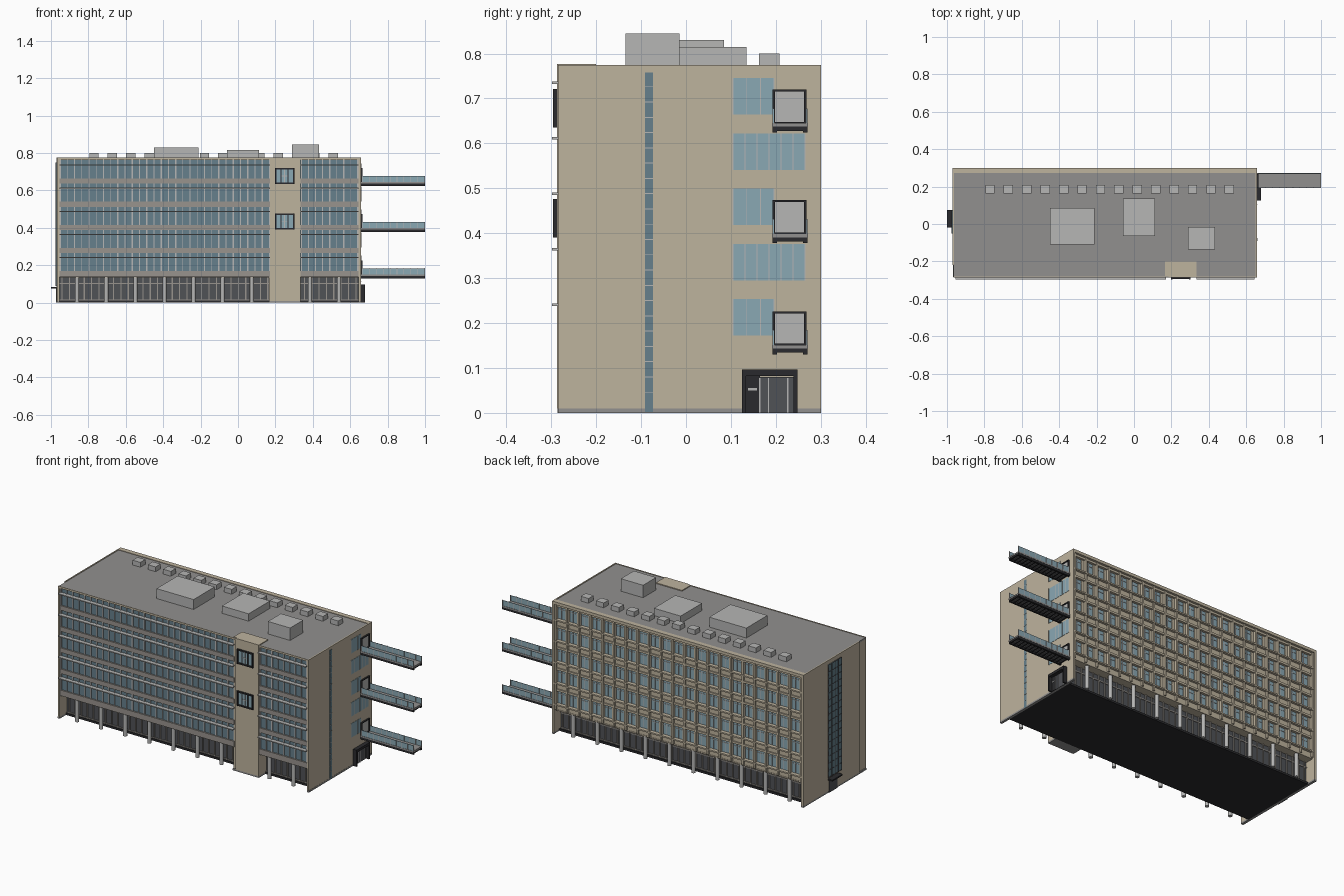
import bpy, bmesh, math
from mathutils import Matrix, Vector


def mat(name, r, g, b):
    lin = [((c / 255 + 0.055) / 1.055) ** 2.4 for c in (r, g, b)]
    m = bpy.data.materials.new(name)
    m.diffuse_color = (*lin, 1)
    return m


TAN = mat("tan stone", 190, 179, 158)
ROOF = mat("roof grey", 145, 144, 143)
LIGHT = mat("light metal", 182, 182, 181)
BAND = mat("warm grey band", 152, 147, 141)
BLUE = mat("blue glass", 102, 128, 140)
PALE = mat("pale glass", 138, 168, 180)
DARK = mat("dark glass", 80, 82, 86)
BLACK = mat("black metal", 42, 42, 45)


def boxes(name, material, items):
    """One object from boxes given as (x0, x1, y0, y1, z0, z1)."""
    bm = bmesh.new()
    for x0, x1, y0, y1, z0, z1 in items:
        mid = Vector((x0 + x1, y0 + y1, z0 + z1)) / 2
        size = Matrix.Diagonal((x1 - x0, y1 - y0, z1 - z0, 1))
        bmesh.ops.create_cube(bm, size=1, matrix=Matrix.Translation(mid) @ size)
    return finish(name, material, bm)


def finish(name, material, bm):
    me = bpy.data.meshes.new(name)
    bm.to_mesh(me)
    bm.free()
    me.materials.append(material)
    ob = bpy.data.objects.new(name, me)
    bpy.context.collection.objects.link(ob)
    return ob


def frange(a, b, n):
    return [a + (b - a) * i / n for i in range(n + 1)]


def frame_x(x0, x1, y0, y1, z0, z1, t):
    """Four bars round an opening in an end wall."""
    return [(x0, x1, y0, y0 + t, z0, z1), (x0, x1, y1 - t, y1, z0, z1),
            (x0, x1, y0 + t, y1 - t, z1 - t, z1), (x0, x1, y0 + t, y1 - t, z0, z0 + t)]


FLOORS = [0.142 + 0.1235 * i for i in range(5)]
WINGS = [(-0.955, 0.172), (0.335, 0.645)]      # front glazing either side of the tower

# Ground floor, slab and columns
boxes("base_slab", BLACK, [(-0.955, 0.645, -0.225, 0.25, 0, 0.012)])
boxes("ground_floor_glazing", DARK, [(-0.955, 0.645, -0.215, 0.235, 0.012, 0.14)])
bars = []
for y0, y1 in ((-0.221, -0.215), (0.235, 0.241)):
    bars += [(x - 0.003, x + 0.003, y0, y1, 0.012, 0.14) for x in frange(-0.94, 0.63, 40)]
    bars += [(-0.955, 0.645, y0 + 0.001, y1 - 0.001, z, z + 0.006) for z in (0.012, 0.1)]
boxes("ground_floor_mullions", BAND, bars)
bm = bmesh.new()
for i in range(10):
    x = -0.86 + 0.1556 * i
    for y in (-0.258, 0.27):
        if y < 0 and 0.17 < x < 0.335:
            continue
        bmesh.ops.create_cone(bm, cap_ends=True, segments=16, radius1=0.011, radius2=0.011,
                              depth=0.14, matrix=Matrix.Translation((x, y, 0.07)))
columns = finish("columns", LIGHT, bm)
bpy.context.view_layer.objects.active = columns
columns.select_set(True)
bpy.ops.object.shade_smooth_by_angle()

# Upper body, roof and end walls
boxes("soffit", TAN, [(-0.955, 0.645, -0.274, 0.285, 0.134, 0.141)])
boxes("front_glass", BLUE, [(-0.955, 0.645, -0.275, 0.0, 0.141, 0.762)])
boxes("back_glass", PALE, [(-0.955, 0.645, 0.0, 0.275, 0.141, 0.762)])
boxes("roof_deck", ROOF, [(-0.964, 0.652, -0.281, 0.272, 0.762, 0.772)])
boxes("end_walls", TAN, [(-0.97, -0.955, -0.22, 0.3, 0.01, 0.771),
                         (-0.964, -0.955, -0.285, -0.22, 0.01, 0.771),
                         (0.645, 0.657, -0.285, 0.3, 0.01, 0.771)])
boxes("end_wall_plinths", ROOF, [(-0.969, -0.955, -0.284, 0.3, 0, 0.01),
                                 (0.645, 0.658, -0.285, 0.3, 0, 0.01)])
boxes("parapet", TAN, [(-0.97, 0.657, 0.272, 0.3, 0.758, 0.775),
                       (-0.97, -0.963, -0.22, 0.272, 0.77, 0.775),
                       (0.65, 0.657, -0.285, 0.272, 0.77, 0.775),
                       (-0.964, 0.65, -0.285, -0.281, 0.764, 0.775)])

# Front curtain wall
bands, ledges, mullions = [], [], []
for a, b in WINGS:
    for f in FLOORS:
        bands.append((a, b, -0.283, -0.27, f - (0.006 if f < 0.2 else 0), f + 0.027))
        ledges.append((a, b, -0.298, -0.27, f + 0.096, f + 0.102))
    n = round((b - a) / 0.039)
    for i, x in enumerate(frange(a + 0.004, b - 0.004, n)):
        w = 0.0035 if i % 2 == 0 else 0.002
        mullions.append((x - w, x + w, -0.28, -0.27, 0.141, 0.762))
boxes("front_spandrels", BAND, bands)
boxes("front_sun_ledges", LIGHT, ledges)
boxes("front_mullions", LIGHT, mullions)

# Front tower with two framed windows
boxes("tower", TAN, [(0.185, 0.335, -0.287, -0.2, 0.01, 0.777),
                     (0.166, 0.185, -0.279, -0.2, 0.01, 0.777)])
boxes("tower_plinth", ROOF, [(0.166, 0.335, -0.286, -0.2, 0, 0.01)])
frames, panes, inner = [], [], []
for z in (0.39, 0.635):
    x0, x1, z1 = 0.197, 0.301, z + 0.086
    frames += [(x0, x0 + 0.008, -0.296, -0.285, z, z1), (x1 - 0.008, x1, -0.296, -0.285, z, z1),
               (x0, x1, -0.295, -0.285, z, z + 0.008), (x0, x1, -0.295, -0.285, z1 - 0.008, z1),
               (0.228, 0.233, -0.293, -0.285, z, z1), (0.265, 0.27, -0.293, -0.285, z, z1)]
    panes.append((x0, x1, -0.289, -0.285, z + 0.004, z1 - 0.004))
    inner += [(0.233, 0.265, -0.291, -0.285, z + 0.04, z + 0.044),
              (0.246, 0.25, -0.291, -0.285, z + 0.008, z1 - 0.008)]
boxes("tower_window_frames", BLACK, frames)
boxes("tower_window_glass", PALE, panes)
boxes("tower_window_bars", LIGHT, inner)

# Back facade: deep grid of fins and sills with side panels in each bay
fins, sills, panels, bars = [], [], [], []
bays = frange(-0.95, 0.64, 21)
for f in FLOORS:
    sills.append((-0.955, 0.645, 0.27, 0.283, f - 0.004, f + 0.03))
    sills.append((-0.955, 0.645, 0.27, 0.297, f + 0.026, f + 0.034))
    sills.append((-0.955, 0.645, 0.27, 0.290, f + 0.108, f + 0.12))
for i, x in enumerate(bays):
    fins.append((x - 0.005, x + 0.005, 0.27, 0.294, 0.141, 0.76))
    if i < 21:
        panels.append((x + 0.005, x + 0.021, 0.27, 0.279, 0.141, 0.76))
        bars.append((x + 0.047, x + 0.05, 0.27, 0.278, 0.141, 0.76))
for f in FLOORS:
    bars.append((-0.955, 0.645, 0.27, 0.277, f + 0.088, f + 0.091))
boxes("back_fins", TAN, fins)
boxes("back_sills", TAN, sills)
boxes("back_panels", TAN, panels)
boxes("back_window_bars", LIGHT, bars)

# Right end: slot window and stair windows
boxes("right_slot_glass", BLUE, [(0.655, 0.6585, -0.091, -0.074, 0.002, 0.758)])
boxes("right_slot_bars", LIGHT, [(0.655, 0.6595, -0.091, -0.074, z, z + 0.002)
                                 for z in frange(0.045, 0.725, 20)])
panes, bars = [], []
for z, y1 in ((0.172, 0.197), (0.295, 0.266), (0.418, 0.197), (0.541, 0.266), (0.664, 0.197)):
    panes.append((0.65, 0.6585, 0.104, y1, z, z + 0.081))
    n = 3 if y1 < 0.2 else 6
    bars += [(0.65, 0.6595, y - 0.001, y + 0.001, z, z + 0.081) for y in frange(0.105, y1 - 0.001, n)]
boxes("right_stair_glass", PALE, panes)
boxes("right_stair_bars", LIGHT, bars)

# Right entrance
boxes("entrance_frame", BLACK, [(0.655, 0.68, 0.125, 0.134, 0, 0.097),
                                (0.655, 0.68, 0.239, 0.248, 0, 0.097),
                                (0.655, 0.68, 0.134, 0.239, 0.082, 0.097),
                                (0.655, 0.662, 0.134, 0.165, 0, 0.082)])
boxes("entrance_doors", DARK, [(0.655, 0.661, 0.165, 0.239, 0, 0.08)])
boxes("entrance_trim", LIGHT, [(0.655, 0.663, y, y + 0.003, 0, 0.078) for y in (0.163, 0.182, 0.225)]
      + [(0.655, 0.664, 0.138, 0.158, 0.05, 0.055)])

# Three bridges with doors, glass rails and ribbed undersides
decks, beams, doors, door_frames, glass, posts = [], [], [], [], [], []
for z in (0.13, 0.378, 0.624):
    decks.append((0.655, 1.0, 0.192, 0.272, z + 0.013, z + 0.021))
    beams += [(0.655, 1.0, y, y + 0.01, z, z + 0.013) for y in (0.193, 0.261)]
    beams += [(x, x + 0.008, 0.203, 0.261, z + 0.004, z + 0.013) for x in frange(0.662, 0.99, 14)]
    doors.append((0.655, 0.6605, 0.195, 0.266, z + 0.021, z + 0.093))
    door_frames += frame_x(0.655, 0.666, 0.193, 0.268, z + 0.019, z + 0.096, 0.005)
    for y in (0.194, 0.268):
        glass.append((0.66, 1.0, y, y + 0.002, z + 0.021, z + 0.053))
        posts += [(x - 0.0015, x + 0.0015, y - 0.001, y + 0.003, z + 0.021, z + 0.054)
                  for x in frange(0.665, 0.998, 9)]
boxes("bridge_decks", ROOF, decks)
boxes("bridge_beams", BLACK, beams)
boxes("bridge_doors", LIGHT, doors)
boxes("bridge_door_frames", BLACK, door_frames)
boxes("bridge_rail_glass", PALE, glass)
boxes("bridge_rail_posts", LIGHT, posts)

# Left end: tall stair window and entrance canopy
boxes("left_stair_glass", BLUE, [(-0.973, -0.965, -0.05, 0.075, 0.09, 0.75)])
boxes("left_stair_bars", DARK, [(-0.975, -0.965, y - 0.002, y + 0.002, 0.09, 0.75)
                                for y in frange(-0.048, 0.073, 4)]
      + [(-0.9745, -0.965, -0.05, 0.075, z, z + 0.003) for z in frange(0.09, 0.747, 16)])
boxes("left_door", DARK, [(-0.973, -0.965, -0.01, 0.065, 0, 0.076)])
boxes("left_canopy", BLACK, [(-1.0, -0.965, -0.02, 0.075, 0.076, 0.084)])

# Rooftop plant
boxes("roof_plant", LIGHT, [(-0.45, -0.21, -0.11, 0.085, 0.77, 0.83),
                            (-0.06, 0.113, -0.063, 0.135, 0.77, 0.815),
                            (0.288, 0.432, -0.135, -0.015, 0.77, 0.845)])
boxes("roof_vents", LIGHT, [(x - 0.025, x + 0.025, 0.162, 0.208, 0.77, 0.8)
                            for x in frange(-0.77, 0.51, 13)])
